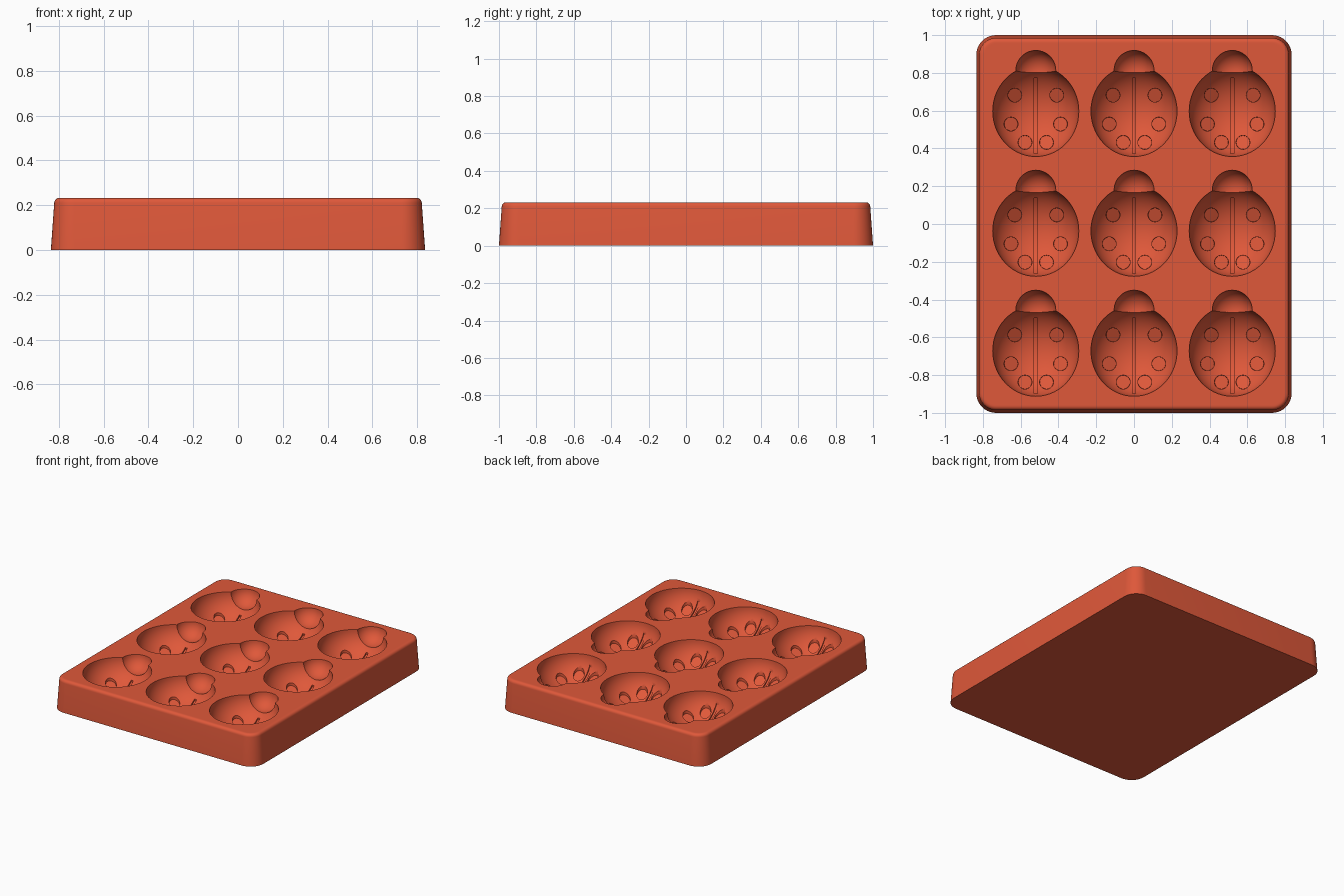
import bpy, bmesh
from math import sin, cos, pi, sqrt
from mathutils import Matrix, Vector

old = bpy.data.objects.get("Cube")
if old:
    bpy.data.objects.remove(old, do_unlink=True)

TOP = 0.232
RX, RY, DEPTH = 0.228, 0.24, 0.19      # body cavity radii and depth
CENTRES = [Vector((x, y, TOP + 0.001)) for x in (-0.52, 0, 0.52)
           for y in (-0.672, -0.037, 0.597)]

red = bpy.data.materials.new("brick red silicone")
red.use_nodes = True
colour = (0.74, 0.098, 0.042, 1)
red.diffuse_color = colour
red.node_tree.nodes["Principled BSDF"].inputs["Base Color"].default_value = colour


def make_object(name, bm):
    bmesh.ops.recalc_face_normals(bm, faces=bm.faces)
    mesh = bpy.data.meshes.new(name)
    bm.to_mesh(mesh)
    bm.free()
    mesh.materials.append(red)
    ob = bpy.data.objects.new(name, mesh)
    bpy.context.collection.objects.link(ob)
    return ob


def rounded_ring(bm, inset, z, hx=0.835, hy=1.0, radius=0.105, steps=10):
    """Ring of vertices around a rounded rectangle."""
    ring, r = [], radius - inset
    for k, (sx, sy) in enumerate(((1, 1), (-1, 1), (-1, -1), (1, -1))):
        for i in range(steps + 1):
            a = (k + i / steps) * pi / 2
            ring.append(bm.verts.new((sx * (hx - radius) + r * cos(a),
                                      sy * (hy - radius) + r * sin(a), z)))
    return ring


def body_depth(x, y):
    return DEPTH * sqrt(max(0, 1 - (x / RX) ** 2 - (y / RY) ** 2))


# Tapered tray with a rounded top edge
bm = bmesh.new()
levels = [(0, 0)]
for i in range(6):
    a = i / 5 * pi / 2
    levels.append((0.015 + 0.022 * (1 - cos(a)), TOP - 0.022 * (1 - sin(a))))
levels.append((0.045, TOP))
rings = [rounded_ring(bm, inset, z) for inset, z in levels]
for low, high in zip(rings, rings[1:]):
    n = len(low)
    for i in range(n):
        j = (i + 1) % n
        bm.faces.new((low[i], low[j], high[j], high[i]))
bm.faces.new(rings[0][::-1])
bm.faces.new(rings[-1])
tray = make_object("mould_tray", bm)


# Cavity shapes, added around one centre
def add_body(bm, c):
    bmesh.ops.create_uvsphere(bm, u_segments=56, v_segments=32, radius=1,
                              matrix=Matrix.Translation(c) @ Matrix.Diagonal((RX, RY, DEPTH, 1)))


def add_head(bm, c):
    bmesh.ops.create_uvsphere(bm, u_segments=36, v_segments=20, radius=1,
                              matrix=Matrix.Translation(c + Vector((0.0003, 0.216, 0)))
                              @ Matrix.Diagonal((0.106, 0.106, 0.1, 1)))


def add_spots(bm, c):
    for x, y in ((0.111, 0.085), (0.131, -0.068), (0.057, -0.165)):
        for side in (-1, 1):
            sx, z = side * x, -body_depth(x, y)
            # shear keeps each spot round from above and parallel to the wall
            shear = Matrix.Identity(4)
            shear[2][0] = -DEPTH ** 2 * sx / (RX ** 2 * z)
            shear[2][1] = -DEPTH ** 2 * y / (RY ** 2 * z)
            bmesh.ops.create_cone(bm, cap_ends=True, segments=24,
                                  radius1=0.036, radius2=0.038, depth=0.036,
                                  matrix=Matrix.Translation(c + Vector((sx, y, z + 0.005))) @ shear)


def add_wing_line(bm, c):
    ys = [-0.225 + 0.4 * i / 24 for i in range(25)]
    profile = [(y, -body_depth(0, y) - 0.013) for y in ys]
    profile += [(ys[-1], -0.09), (ys[0], -0.035)]
    face = bm.faces.new([bm.verts.new(c + Vector((-0.009, y, z))) for y, z in profile])
    out = bmesh.ops.extrude_face_region(bm, geom=[face])
    moved = [v for v in out["geom"] if isinstance(v, bmesh.types.BMVert)]
    bmesh.ops.translate(bm, verts=moved, vec=(0.018, 0, 0))


# Carve all nine cavities
cutters = []
for name, add in (("body_cutter", add_body), ("head_cutter", add_head),
                  ("spot_cutter", add_spots), ("wing_line_cutter", add_wing_line)):
    bm = bmesh.new()
    for c in CENTRES:
        add(bm, c)
    cutter = make_object(name, bm)
    cutter.hide_render = True
    cutters.append(cutter)
    mod = tray.modifiers.new(name, 'BOOLEAN')
    mod.operation, mod.solver, mod.object = 'DIFFERENCE', 'EXACT', cutter

bpy.context.view_layer.update()
graph = bpy.context.evaluated_depsgraph_get()
carved = bpy.data.meshes.new_from_object(tray.evaluated_get(graph))
tray.modifiers.clear()
tray.data = carved
for cutter in cutters:
    bpy.data.objects.remove(cutter, do_unlink=True)

# Smooth shading with crisp rims
bpy.ops.object.select_all(action='DESELECT')
tray.select_set(True)
bpy.context.view_layer.objects.active = tray
bpy.ops.object.shade_smooth_by_angle(angle=0.5)
